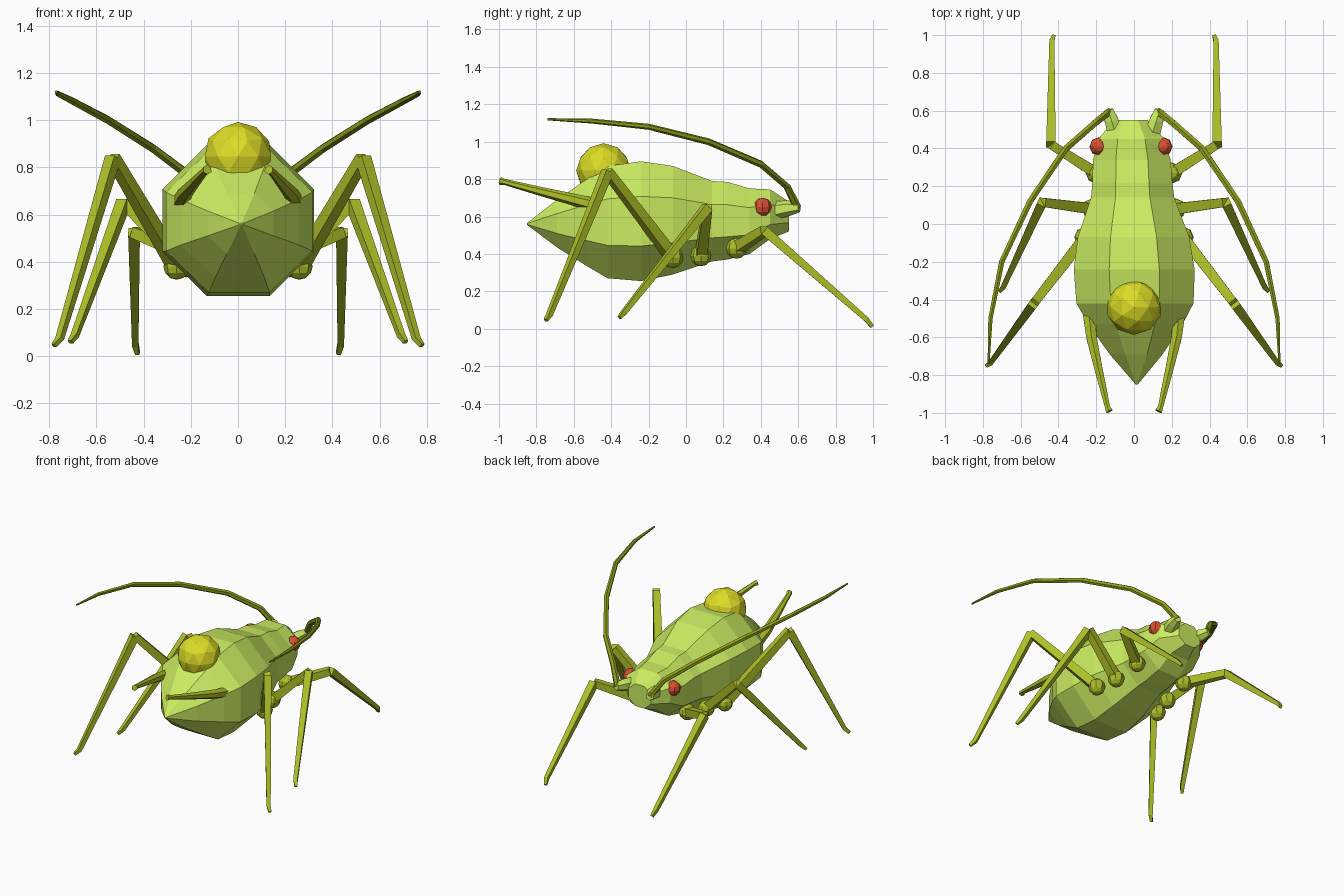
import bpy, bmesh, math
from mathutils import Vector

if "Cube" in bpy.data.objects:
    bpy.data.objects.remove(bpy.data.objects["Cube"])


def material(name, rgb):
    m = bpy.data.materials.new(name)
    m.diffuse_color = (*rgb, 1)
    m.use_nodes = True
    m.node_tree.nodes["Principled BSDF"].inputs["Base Color"].default_value = m.diffuse_color
    return m


LIME = material("lime", (0.60, 0.85, 0.12))
OLIVE = material("olive", (0.42, 0.52, 0.02))
DARK = material("dark_olive", (0.28, 0.35, 0.01))
YELLOW = material("yellow", (0.72, 0.72, 0.02))
RED = material("red", (0.70, 0.08, 0.03))


def finish(bm, name, mat):
    bmesh.ops.recalc_face_normals(bm, faces=bm.faces)
    me = bpy.data.meshes.new(name)
    bm.to_mesh(me)
    bm.free()
    me.materials.append(mat)
    ob = bpy.data.objects.new(name, me)
    bpy.context.collection.objects.link(ob)
    return ob


def bridge(bm, rings):
    # skin a list of vertex rings and cap both ends
    n = len(rings[0])
    for a, b in zip(rings, rings[1:]):
        for i in range(n):
            j = (i + 1) % n
            bm.faces.new((a[i], a[j], b[j], b[i]))
    bm.faces.new(rings[0])
    bm.faces.new(rings[-1])


def tube(bm, path, radii, sides):
    pts = [Vector(p) for p in path]
    rings = []
    for i, (p, r) in enumerate(zip(pts, radii)):
        t = (pts[min(i + 1, len(pts) - 1)] - pts[max(i - 1, 0)]).normalized()
        u = t.cross(Vector((0, 0, 1))).normalized()
        v = t.cross(u)
        angles = [math.tau * (k + 0.5) / sides for k in range(sides)]
        rings.append([bm.verts.new(p + r * (math.cos(a) * u + math.sin(a) * v))
                      for a in angles])
    bridge(bm, rings)


def ball(name, loc, r, mat, sub=1):
    bm = bmesh.new()
    bmesh.ops.create_icosphere(bm, subdivisions=sub, radius=r)
    bmesh.ops.translate(bm, verts=bm.verts, vec=loc)
    return finish(bm, name, mat)


def uv_ball(name, loc, r, mat):
    bm = bmesh.new()
    bmesh.ops.create_uvsphere(bm, u_segments=8, v_segments=6, radius=r)
    bmesh.ops.translate(bm, verts=bm.verts, vec=loc)
    return finish(bm, name, mat)


# body: octagonal rings (y, bottom z, top z, half width)
RINGS = [(-0.85, .555, .565, .005), (-0.69, .435, .69, .14), (-0.53, .335, .80, .25),
         (-0.42, .27, .87, .31), (-0.24, .255, .895, .32), (-0.07, .29, .87, .295),
         (0.14, .36, .79, .22), (0.22, .37, .785, .212), (0.34, .40, .75, .205),
         (0.45, .48, .745, .175), (0.55, .52, .68, .09)]
bm = bmesh.new()
rings = []
for y, zb, zt, w in RINGS:
    k = 1 / math.cos(math.pi / 8)
    ring = []
    for i in range(8):
        a = math.tau * (i + 0.5) / 8
        ring.append(bm.verts.new((w * k * math.cos(a) - 0.004 - 0.022 * y, y,
                                  (zb + zt) / 2 + (zt - zb) / 2 * k * math.sin(a))))
    rings.append(ring)
bridge(bm, rings)
finish(bm, "body", LIME)

# honeydew globe on the back
ball("back_globe", (0, -0.44, 0.845), 0.147, YELLOW, 2)

# leg joints: hip, knee, ankle, toe
LEGS = {"front": [(.20, .27, .43), (.44, .42, .525), (.435, .965, .05), (.425, .995, .012)],
        "middle": [(.22, .08, .39), (.485, .115, .65), (.69, -.33, .09), (.71, -.355, .06)],
        "rear": [(.26, -.07, .38), (.53, -.42, .84), (.755, -.73, .075), (.78, -.75, .045)]}

for s, side in ((1, "right"), (-1, "left")):
    def m(p):
        return (p[0] * s, p[1], p[2])

    # legs with hip joints
    for name, pts in LEGS.items():
        h, k, a, t = map(m, pts)
        bm = bmesh.new()
        tube(bm, [h, k], [.042, .033], 4)
        tube(bm, [k, a, t], [.035, .019, .013], 4)
        finish(bm, f"{name}_leg_{side}", OLIVE)
        uv_ball(f"{name}_hip_{side}", h, .056, OLIVE)

    # eyes
    uv_ball(f"eye_{side}", (.17 * s - .016, .41, .65), .05, RED)

    # antenna socket
    bm = bmesh.new()
    tube(bm, [m((.09, .46, .63)), m((.12, .55, .645)), m((.135, .605, .65))],
         [.05, .042, .028], 6)
    finish(bm, f"antenna_socket_{side}", LIME)

    # antenna
    bm = bmesh.new()
    path = [(.13, .595, .65), (.20, .54, .76), (.36, .40, .88), (.55, .12, 1.0),
            (.70, -.20, 1.08), (.76, -.50, 1.11), (.77, -.74, 1.12)]
    tube(bm, [m(p) for p in path], [.022, .02, .019, .018, .016, .013, .006], 6)
    finish(bm, f"antenna_{side}", DARK)

    # rear tube
    bm = bmesh.new()
    path = [(.24, -.46, .655), (.225, -.60, .69), (.185, -.78, .735),
            (.14, -.97, .785), (.13, -.992, .79)]
    tube(bm, [m(p) for p in path], [.038, .032, .024, .016, .021], 6)
    finish(bm, f"rear_tube_{side}", OLIVE)
